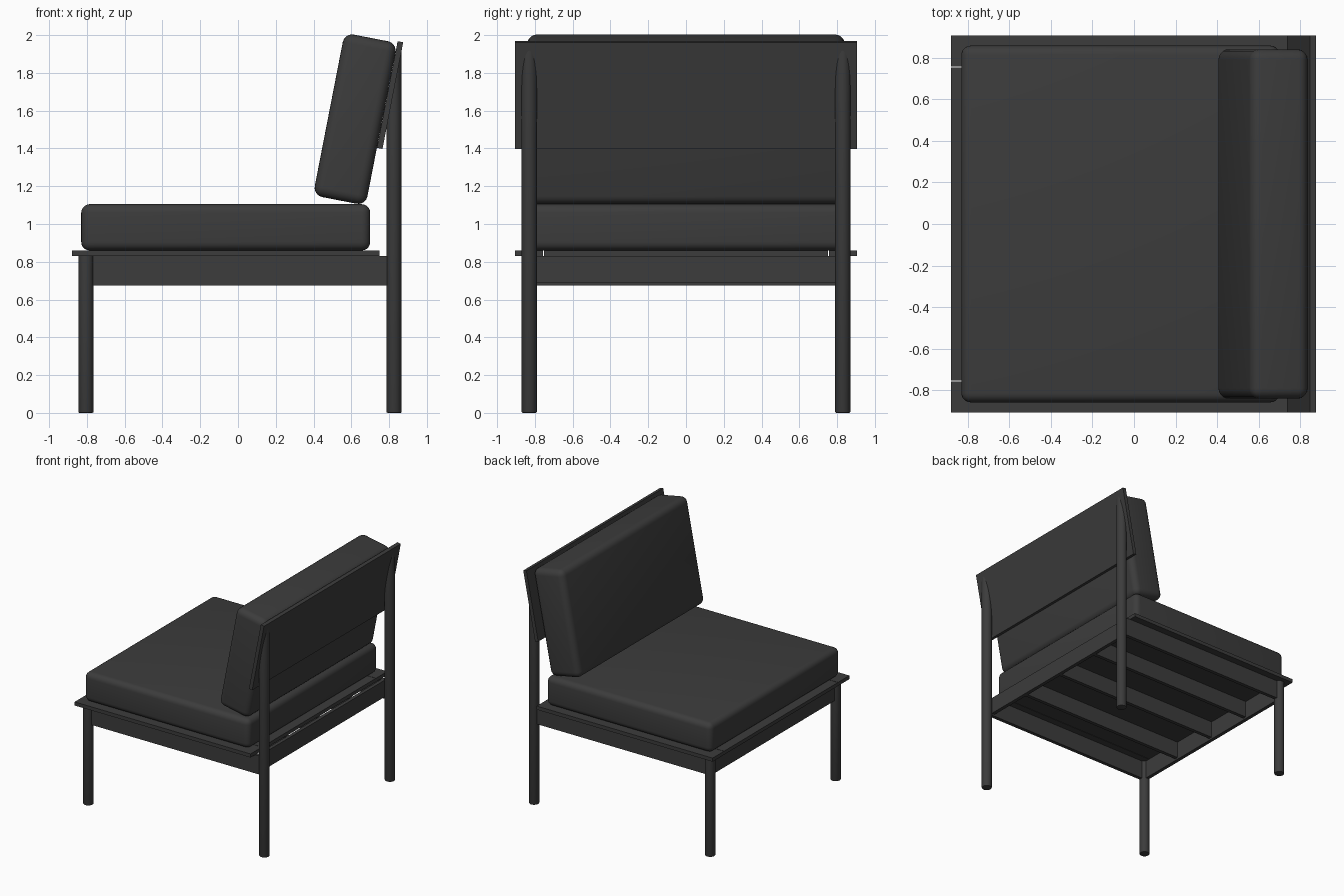
import bpy
import bmesh
from math import radians
from mathutils import Matrix, Vector

cube = bpy.data.objects.get("Cube")
if cube:
    bpy.data.objects.remove(cube, do_unlink=True)

charcoal = bpy.data.materials.new("charcoal")
charcoal.use_nodes = True
colour = (0.045, 0.045, 0.045, 1)
charcoal.diffuse_color = colour
charcoal.node_tree.nodes["Principled BSDF"].inputs["Base Color"].default_value = colour

TILT = radians(11)  # lean of the backrest


def add_object(name, bm, smooth=False):
    bmesh.ops.recalc_face_normals(bm, faces=bm.faces)
    mesh = bpy.data.meshes.new(name)
    bm.to_mesh(mesh)
    bm.free()
    mesh.materials.append(charcoal)
    obj = bpy.data.objects.new(name, mesh)
    bpy.context.collection.objects.link(obj)
    if smooth:
        bpy.ops.object.select_all(action="DESELECT")
        obj.select_set(True)
        bpy.context.view_layer.objects.active = obj
        bpy.ops.object.shade_smooth_by_angle(angle=radians(40))
    return obj


def box(name, centre, size, tilt=0, radius=0, segments=1):
    bm = bmesh.new()
    bmesh.ops.create_cube(bm, size=1, matrix=Matrix.Diagonal((*size, 1)))
    if radius:
        bmesh.ops.bevel(bm, geom=bm.edges[:], offset=radius, segments=segments,
                        profile=0.5, affect="EDGES")
    bm.transform(Matrix.Translation(centre) @ Matrix.Rotation(tilt, 4, "Y"))
    return add_object(name, bm, smooth=segments > 1)


def leg(name, x, y, height, cut=None):
    bm = bmesh.new()
    bmesh.ops.create_cone(bm, cap_ends=True, segments=32, radius1=0.04,
                          radius2=0.04, depth=height,
                          matrix=Matrix.Translation((x, y, height / 2)))
    # Soften the foot
    foot = [e for e in bm.edges if all(v.co.z < 0.01 for v in e.verts)]
    bmesh.ops.bevel(bm, geom=foot, offset=0.006, segments=2, profile=0.5,
                    affect="EDGES")
    # Slice the top to lie against the sloping back board
    if cut:
        point, normal = cut
        result = bmesh.ops.bisect_plane(bm, geom=bm.verts[:] + bm.edges[:] + bm.faces[:],
                                        plane_co=point, plane_no=normal, clear_inner=True)
        edges = [e for e in result["geom_cut"] if isinstance(e, bmesh.types.BMEdge)]
        bmesh.ops.holes_fill(bm, edges=edges)
    add_object(name, bm, smooth=True)


# Cushions
box("seat_cushion", (-0.065, 0, 0.9825), (1.53, 1.715, 0.245), radius=0.045, segments=5)
box("back_cushion", (0.62, 0, 1.555), (0.284, 1.68, 0.876), TILT, radius=0.05, segments=5)

# Sloping back board
board_centre = Vector((0.805, 0, 1.6825))
box("back_board", board_centre, (0.03, 1.81, 0.575), TILT)

# Seat deck of one wide panel between two side boards
box("seat_panel", (-0.065, 0, 0.845), (1.63, 1.504, 0.03))
for side, s in (("right", -1), ("left", 1)):
    box("deck_board_" + side, (-0.065, s * 0.8305, 0.845), (1.63, 0.149, 0.03))

# Legs and side rails
normal = Matrix.Rotation(TILT, 3, "Y") @ Vector((1, 0, 0))
for side, s in (("right", -1), ("left", 1)):
    leg("short_leg_" + side, -0.805, s * 0.83, 0.83)
    leg("tall_leg_" + side, 0.826, s * 0.83, 1.96, (board_centre, normal))
    box("side_rail_" + side, (0, s * 0.83, 0.7525), (1.575, 0.03, 0.155))

# Cross rails and under-seat beams
box("low_end_rail", (-0.805, 0, 0.7525), (0.03, 1.64, 0.155))
box("back_rail", (0.772, 0, 0.76), (0.03, 1.64, 0.14))
for i in range(3):
    box("seat_beam_%d" % (i + 1), (-0.016, (i - 1) * 0.42, 0.76), (1.55, 0.03, 0.14))
